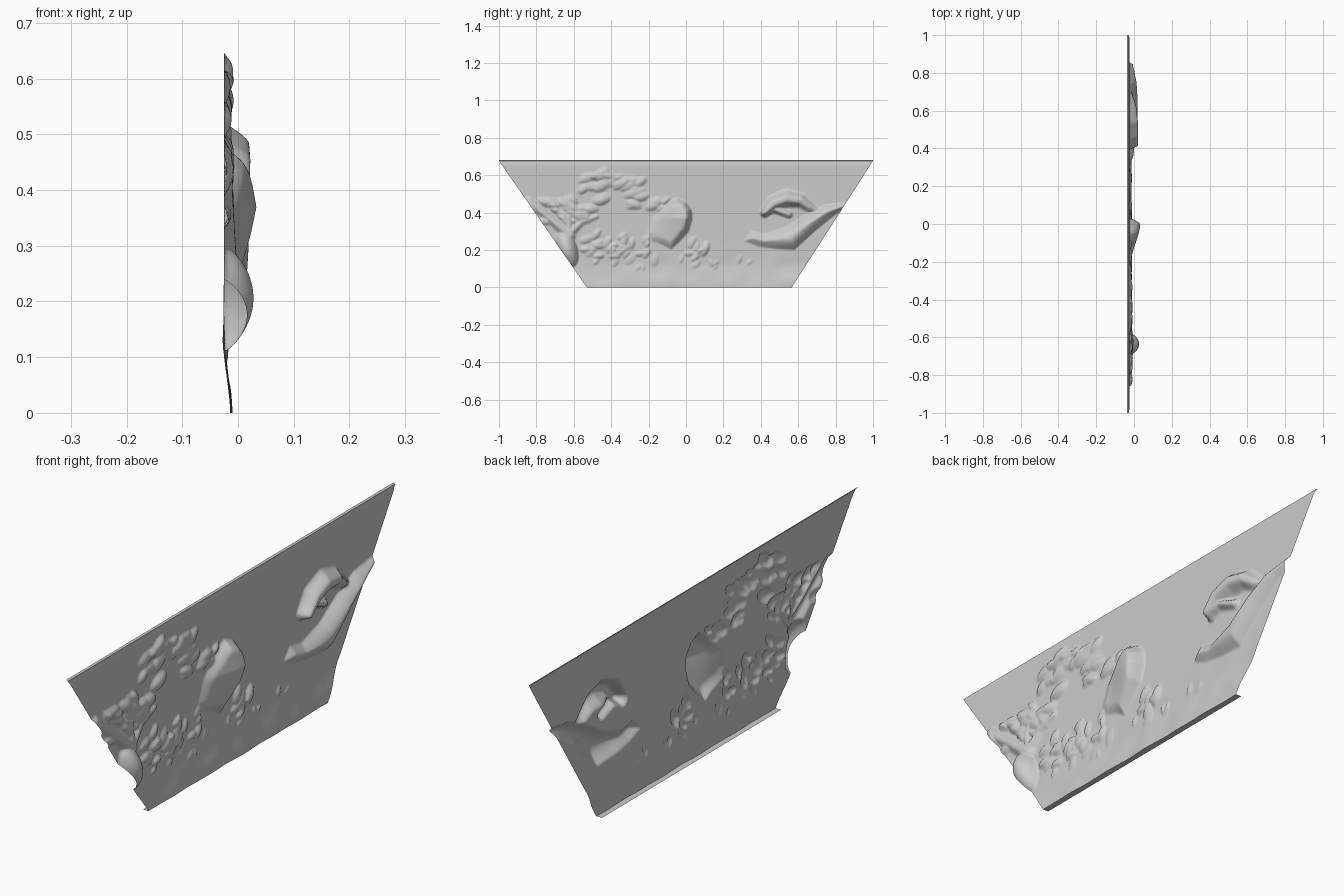
import bpy, bmesh, math, random
from mathutils import Vector, noise
from mathutils.geometry import intersect_point_line

if "Cube" in bpy.data.objects:
    bpy.data.objects.remove(bpy.data.objects["Cube"])

random.seed(4)
BASE, TOP = -0.025, 0.677
NY, NZ = 300, 110


def edges(z):
    t = z / TOP
    return -0.53 - 0.47 * t, 0.565 + 0.435 * t


def smooth(t):
    t = min(max(t, 0), 1)
    return t * t * (3 - 2 * t)


def seg_param(p, a, b):
    q, t = intersect_point_line(p, a, b)
    t = min(max(t, 0), 1)
    return (p - a.lerp(b, t)).length, t


def raised(points, bevel, height):
    """Raised outline whose height rises inwards over the bevel width."""
    pts = [Vector(p) for p in points]
    lo = [min(p[i] for p in pts) for i in (0, 1)]
    hi = [max(p[i] for p in pts) for i in (0, 1)]

    def f(p):
        if not (lo[0] < p.x < hi[0] and lo[1] < p.y < hi[1]):
            return 0
        inside, d = False, 9
        for a, b in zip(pts, pts[1:] + pts[:1]):
            d = min(d, seg_param(p, a, b)[0])
            if (a.y > p.y) != (b.y > p.y) and p.x < a.x + (p.y - a.y) * (b.x - a.x) / (b.y - a.y):
                inside = not inside
        return height(p) * math.sin(min(d / bevel, 1) * math.pi / 2) if inside else 0
    return f


def ridge(points):
    """Rounded ridge along a path of (y, z, radius, height)."""
    segs = list(zip(points, points[1:]))

    def f(p):
        h = 0
        for a, b in segs:
            d, t = seg_param(p, Vector(a[:2]), Vector(b[:2]))
            r = a[2] + (b[2] - a[2]) * t
            if d < r:
                h = max(h, (a[3] + (b[3] - a[3]) * t) * smooth(1.15 * (1 - d / r)))
        return h
    return f


def leaf(y, z, ry, rz, ang, height):
    c, s = math.cos(ang), math.sin(ang)

    def f(p):
        u, v = p.x - y, p.y - z
        q = ((u * c + v * s) / ry) ** 2 + ((v * c - u * s) / rz) ** 2
        return height * (1 - q) ** 0.8 if q < 1 else 0
    return f


def scatter(cy, cz, ry, rz, n, size, height, tilt=0.0):
    out = []
    for _ in range(n):
        a, r = random.uniform(0, 2 * math.pi), math.sqrt(random.random())
        s = size * random.uniform(0.7, 1.3)
        out.append(leaf(cy + ry * r * math.cos(a), cz + rz * r * math.sin(a), s, s * 0.55,
                        tilt + random.uniform(-0.7, 0.7), height * random.uniform(0.6, 1.1)))
    return out


# Central shell: high at its right rim, sloping away to the left
shapes = [raised([(-0.09, 0.46), (-0.05, 0.48), (0.0, 0.46), (0.03, 0.42), (0.035, 0.37), (0.015, 0.3),
                  (-0.03, 0.25), (-0.08, 0.2), (-0.12, 0.225), (-0.19, 0.25), (-0.21, 0.29),
                  (-0.18, 0.37)], 0.04,
                 lambda p: 0.012 + 0.047 * smooth((p.x + 0.2) / 0.21) * (1 - 0.5 * abs(p.y - 0.37) / 0.13))]
# Long body on the right
shapes.append(raised([(0.31, 0.25), (0.35, 0.3), (0.42, 0.285), (0.53, 0.32), (0.64, 0.39), (0.74, 0.44), (0.9, 0.46),
                      (0.9, 0.45), (0.8, 0.39), (0.7, 0.31), (0.58, 0.2), (0.48, 0.205), (0.38, 0.22)],
                     0.06, lambda p: 0.03 + 0.015 * smooth((p.x - 0.35) / 0.3)))
# Arched fin above the body
shapes += [ridge([(0.42, 0.4, 0.03, 0.046), (0.47, 0.45, 0.05, 0.047), (0.54, 0.475, 0.055, 0.045),
                  (0.61, 0.465, 0.045, 0.038), (0.66, 0.43, 0.035, 0.025), (0.7, 0.41, 0.02, 0.01)]),
           ridge([(0.42, 0.395, 0.02, 0.042), (0.47, 0.42, 0.025, 0.03), (0.55, 0.39, 0.025, 0.022)])]
# Rounded mound and stems at the left edge
shapes += [leaf(-0.635, 0.205, 0.1, 0.055, 1.9, 0.053),
           ridge([(-0.84, 0.46, 0.03, 0.014), (-0.74, 0.38, 0.03, 0.016), (-0.62, 0.28, 0.04, 0.022)]),
           ridge([(-0.6, 0.46, 0.02, 0.01), (-0.63, 0.36, 0.025, 0.014), (-0.62, 0.28, 0.03, 0.02)]),
           ridge([(-0.48, 0.38, 0.02, 0.01), (-0.56, 0.35, 0.025, 0.012), (-0.62, 0.29, 0.03, 0.02)])]
# Leaf clusters
shapes += scatter(-0.4, 0.54, 0.17, 0.08, 30, 0.042, 0.016)
shapes += scatter(-0.2, 0.45, 0.1, 0.05, 9, 0.04, 0.014)
shapes += scatter(-0.68, 0.41, 0.17, 0.07, 26, 0.042, 0.017, -0.4)
shapes += scatter(-0.45, 0.22, 0.13, 0.07, 18, 0.032, 0.012, 0.6)
shapes += scatter(-0.3, 0.22, 0.12, 0.06, 8, 0.028, 0.011, 0.8)
shapes += scatter(0.05, 0.2, 0.08, 0.045, 9, 0.035, 0.014, 0.8)
shapes += scatter(-0.05, 0.13, 0.45, 0.03, 14, 0.03, 0.007, 1.2)


def height(p):
    h = max(f(p) for f in shapes)
    ground = smooth((0.13 - p.y) / 0.13) * 0.013
    wave = 0.004 * noise.noise(Vector((p.x * 9, p.y * 12, 0))) * smooth((0.3 - p.y) / 0.2)
    return BASE + max(h, ground) + wave - 0.003 * smooth((p.y - 0.655) / 0.02)


def sheet(name, rows):
    bm = bmesh.new()
    grid = [[bm.verts.new(v) for v in row] for row in rows]
    for r0, r1 in zip(grid, grid[1:]):
        for i in range(len(r0) - 1):
            bm.faces.new((r0[i], r0[i + 1], r1[i + 1], r1[i]))
    me = bpy.data.meshes.new(name)
    bm.to_mesh(me)
    bm.free()
    ob = bpy.data.objects.new(name, me)
    bpy.context.collection.objects.link(ob)
    for poly in me.polygons:
        poly.use_smooth = True
    return ob


# Relief panel
rows = []
for j in range(NZ + 1):
    z = TOP * j / NZ
    y0, y1 = edges(z)
    row = []
    for i in range(NY + 1):
        y = y0 + (y1 - y0) * i / NY
        row.append(Vector((height(Vector((y, z))), y, z)))
    rows.append(row)
sheet("relief_panel", rows)

# Narrow lips folded back along the top and bottom edges
back = -0.036
sheet("top_lip", [rows[-1], [Vector((-0.031, v.y, 0.679)) for v in rows[-1]],
                  [Vector((back, v.y, 0.68)) for v in rows[-1]]])
sheet("bottom_lip", [[Vector((back, v.y, 0.0)) for v in rows[0]], rows[0]])
